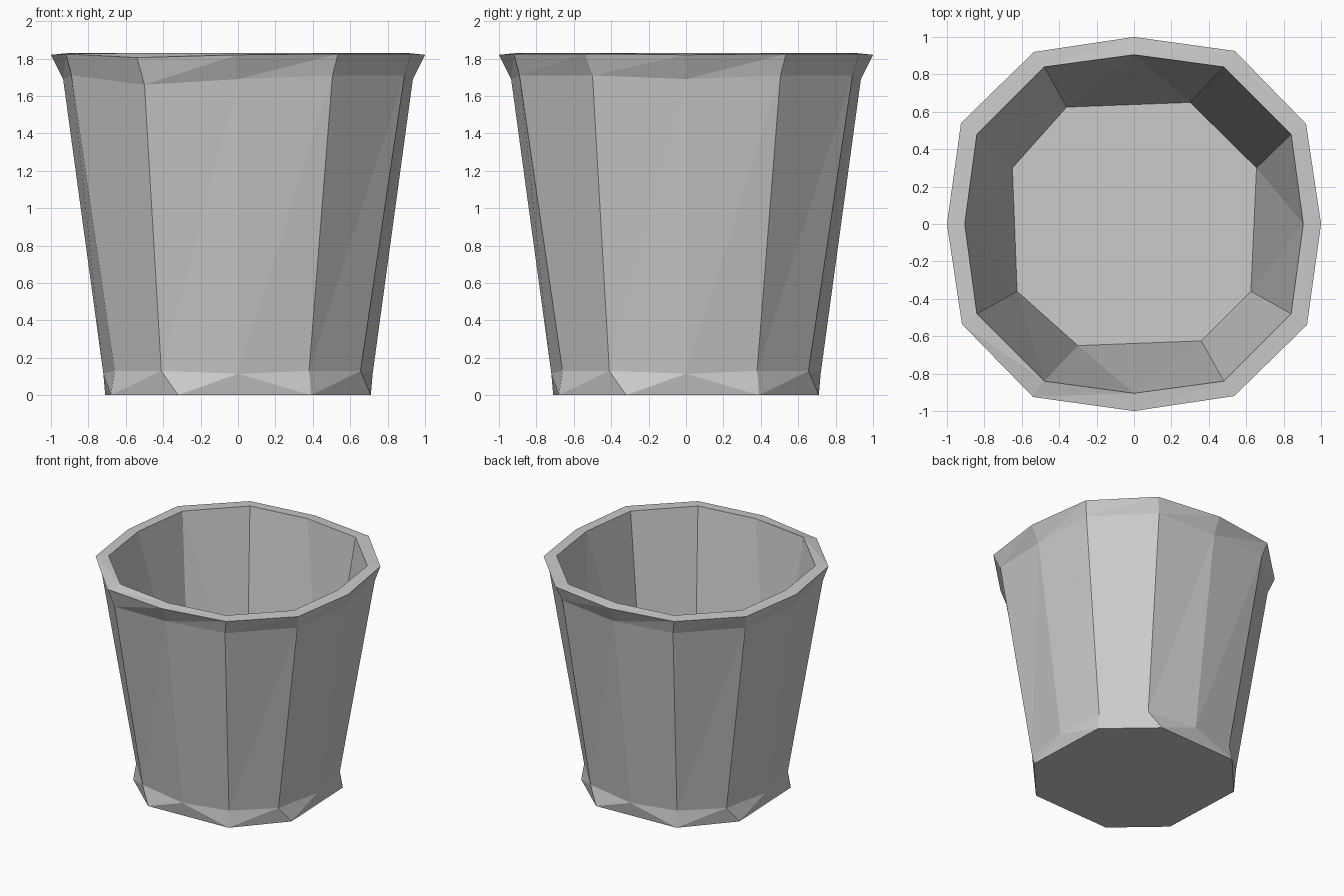
import bpy
import bmesh
from mathutils import Matrix, Vector

cube = bpy.data.objects.get("Cube")
if cube:
    bpy.data.objects.remove(cube, do_unlink=True)

grey = bpy.data.materials.new("plain grey")
grey.use_nodes = True
colour = (0.6, 0.6, 0.6, 1)
grey.diffuse_color = colour
grey.node_tree.nodes["Principled BSDF"].inputs["Base Color"].default_value = colour

bm = bmesh.new()


def ring(*side):
    """Repeat the points of the front side around the four sides."""
    verts = []
    for k in range(4):
        turn = Matrix.Rotation(k * 1.5707963, 3, "Z")
        verts += [bm.verts.new(turn @ Vector(p)) for p in side]
    return verts


def wall(low, high):
    """Triangulated band between two twelve-point rings."""
    for i in range(12):
        j = (i + 1) % 12
        bm.faces.new((low[i], low[j], high[j]))
        bm.faces.new((low[i], high[j], high[i]))


def fan(octagon, twelve):
    """Band from an eight-point ring to a twelve-point ring."""
    for k in range(4):
        l, r, nl = octagon[2 * k], octagon[2 * k + 1], octagon[(2 * k + 2) % 8]
        tl, tm, tr, tn = (twelve[(3 * k + n) % 12] for n in range(4))
        bm.faces.new((l, r, tm))
        bm.faces.new((l, tm, tl))
        bm.faces.new((r, tr, tm))
        bm.faces.new((r, nl, tn))
        bm.faces.new((r, tn, tr))


# Outer shell from the foot up to the flared lip
foot = ring((-0.32, -0.71, 0), (0.39, -0.68, 0))
heel = ring((-0.41, -0.655, 0.13), (0, -0.72, 0.115), (0.38, -0.66, 0.13))
neck = ring((-0.5, -0.89, 1.71), (0, -0.935, 1.69), (0.505, -0.89, 1.71))
lip = ring((-0.54, -0.925, 1.825), (0, -1, 1.82), (0.535, -0.92, 1.825))
# Inner edge and floor of the hollow
brim = ring((-0.48, -0.84, 1.83), (0, -0.905, 1.83), (0.48, -0.84, 1.83))
floor = ring((-0.30, -0.65, 0.06), (0.36, -0.625, 0.06))

# One front corner sags a little; the right-hand floor corners lean forwards
neck[0].co.z -= 0.05
lip[0].co.z -= 0.02
floor[2].co.y, floor[3].co.y = -0.36, 0.30
floor[2].co.x, floor[3].co.x = 0.625, 0.655

bm.faces.new(foot[::-1])
fan(foot, heel)
wall(heel, neck)
wall(neck, lip)
wall(lip, brim)
fan(floor, brim)
bm.faces.new(floor)
bmesh.ops.recalc_face_normals(bm, faces=bm.faces[:])

mesh = bpy.data.meshes.new("cup")
bm.to_mesh(mesh)
bm.free()
mesh.materials.append(grey)
cup = bpy.data.objects.new("cup", mesh)
bpy.context.collection.objects.link(cup)
